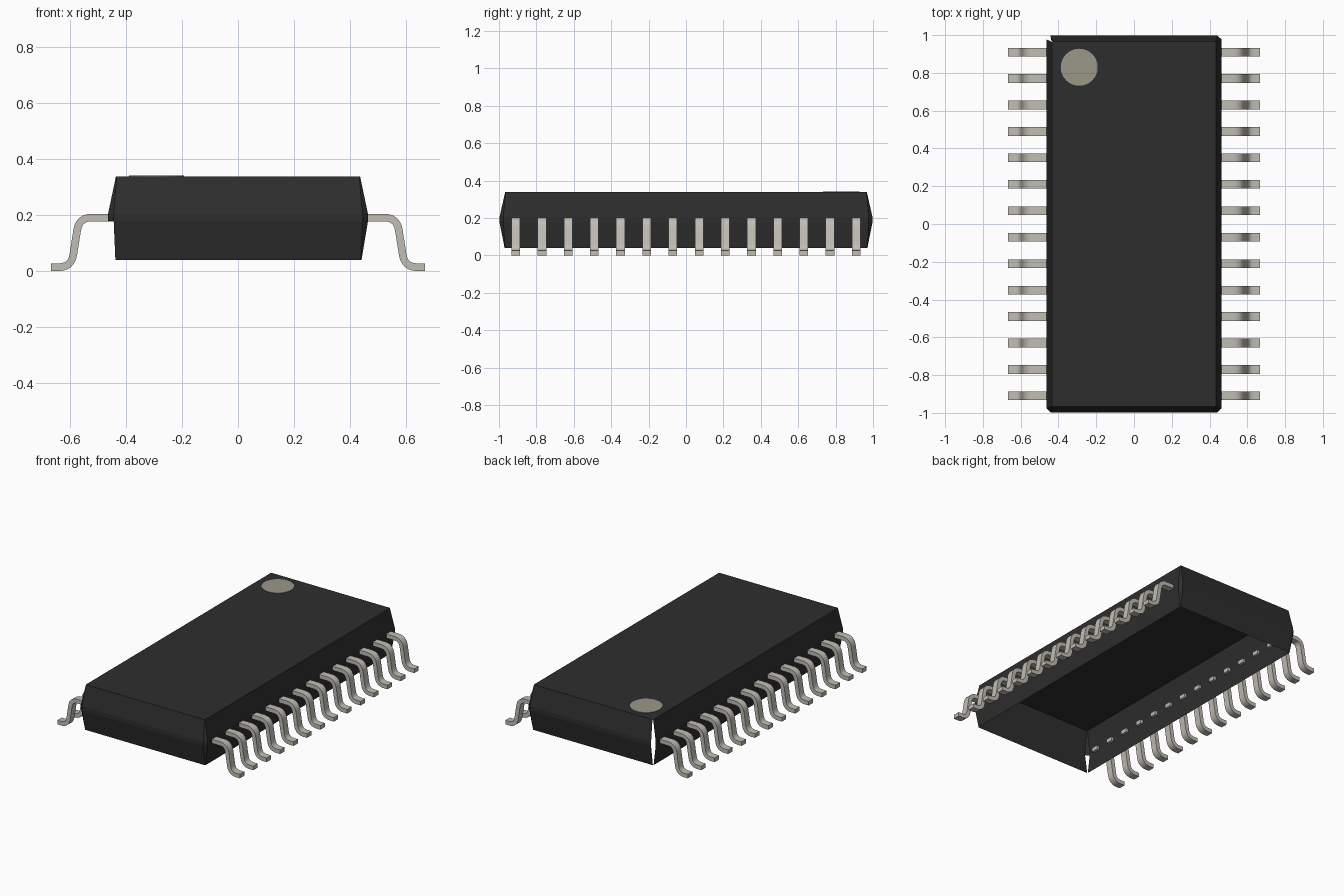
import bpy, bmesh, math
from mathutils import Vector

cube = bpy.data.objects.get("Cube")
if cube:
    bpy.data.objects.remove(cube, do_unlink=True)


def material(name, colour):
    mat = bpy.data.materials.new(name)
    mat.use_nodes = True
    rgba = (*colour, 1)
    mat.diffuse_color = rgba
    mat.node_tree.nodes["Principled BSDF"].inputs["Base Color"].default_value = rgba
    return mat


def finish(bm, name, mat):
    mesh = bpy.data.meshes.new(name)
    bm.to_mesh(mesh)
    bm.free()
    mesh.materials.append(mat)
    obj = bpy.data.objects.new(name, mesh)
    bpy.context.collection.objects.link(obj)
    return obj


BODY = material("charcoal plastic", (0.027, 0.027, 0.027))
METAL = material("tinned metal", (0.53, 0.51, 0.45))
DOT = material("warm grey mark", (0.33, 0.31, 0.25))

# Package shell: open underneath, each ring is a rectangle with clipped corners
rings = [(0.04, 0.44, 0.97, 0.003), (0.178, 0.463, 0.997, 0.02),
         (0.205, 0.463, 0.997, 0.02), (0.338, 0.435, 0.967, 0.003)]
bm = bmesh.new()
loops = []
for z, hx, hy, c in rings:
    pts = [(hx, c - hy), (hx, hy - c), (hx - c, hy), (c - hx, hy),
           (-hx, hy - c), (-hx, c - hy), (c - hx, -hy), (hx - c, -hy)]
    loops.append([bm.verts.new((x, y, z)) for x, y in pts])
for level, (low, high) in enumerate(zip(loops, loops[1:])):
    for i in range(8):
        # open seams at the corners of the numbered side
        open_seam = i == 3 or (i == 5 and level == 0)
        if not open_seam:
            j = (i + 1) % 8
            bm.faces.new((low[i], low[j], high[j], high[i]))
bm.faces.new(loops[-1])
finish(bm, "package_shell", BODY)

# First pin mark on the top
bm = bmesh.new()
bmesh.ops.create_cone(bm, cap_ends=True, segments=32, radius1=0.098,
                      radius2=0.098, depth=0.004)
bmesh.ops.translate(bm, verts=bm.verts, vec=(-0.29, 0.83, 0.339))
finish(bm, "first_pin_mark", DOT)


def rounded(points, radius, steps=6):
    """Round the inner corners of a path."""
    pts = [Vector(p) for p in points]
    out = [pts[0]]
    for a, b, c in zip(pts, pts[1:], pts[2:]):
        start = b + (a - b).normalized() * radius
        end = b + (c - b).normalized() * radius
        for k in range(steps + 1):
            t = k / steps
            out.append(start * (1 - t) ** 2 + b * 2 * t * (1 - t) + end * t ** 2)
    return out + [pts[-1]]


# Gull-wing lead: a flat strip swept along a bent path
path = rounded([(0.445, 0.191), (0.566, 0.191), (0.594, 0.014), (0.667, 0.014)], 0.045)
THICK, WIDTH, PINS, PITCH = 0.027, 0.046, 14, 0.14


def add_lead(bm, side, y):
    sections = []
    for i, p in enumerate(path):
        t = (path[min(i + 1, len(path) - 1)] - path[max(i - 1, 0)]).normalized()
        n = Vector((-t.y, t.x)) * THICK / 2
        corners = [(p + n, -1), (p + n, 1), (p - n, 1), (p - n, -1)]
        sections.append([bm.verts.new((side * q.x, y + s * WIDTH / 2, q.y))
                         for q, s in corners])
    for a, b in zip(sections, sections[1:]):
        for i in range(4):
            j = (i + 1) % 4
            bm.faces.new((a[i], a[j], b[j], b[i]))
    bm.faces.new(sections[0])
    bm.faces.new(sections[-1])


for side, name in ((1, "left_leads"), (-1, "right_leads")):
    bm = bmesh.new()
    for i in range(PINS):
        add_lead(bm, side, (i - (PINS - 1) / 2) * PITCH)
    bmesh.ops.recalc_face_normals(bm, faces=bm.faces)
    leads = finish(bm, name, METAL)
    bpy.ops.object.select_all(action="DESELECT")
    leads.select_set(True)
    bpy.context.view_layer.objects.active = leads
    bpy.ops.object.shade_smooth_by_angle(angle=math.radians(35))
